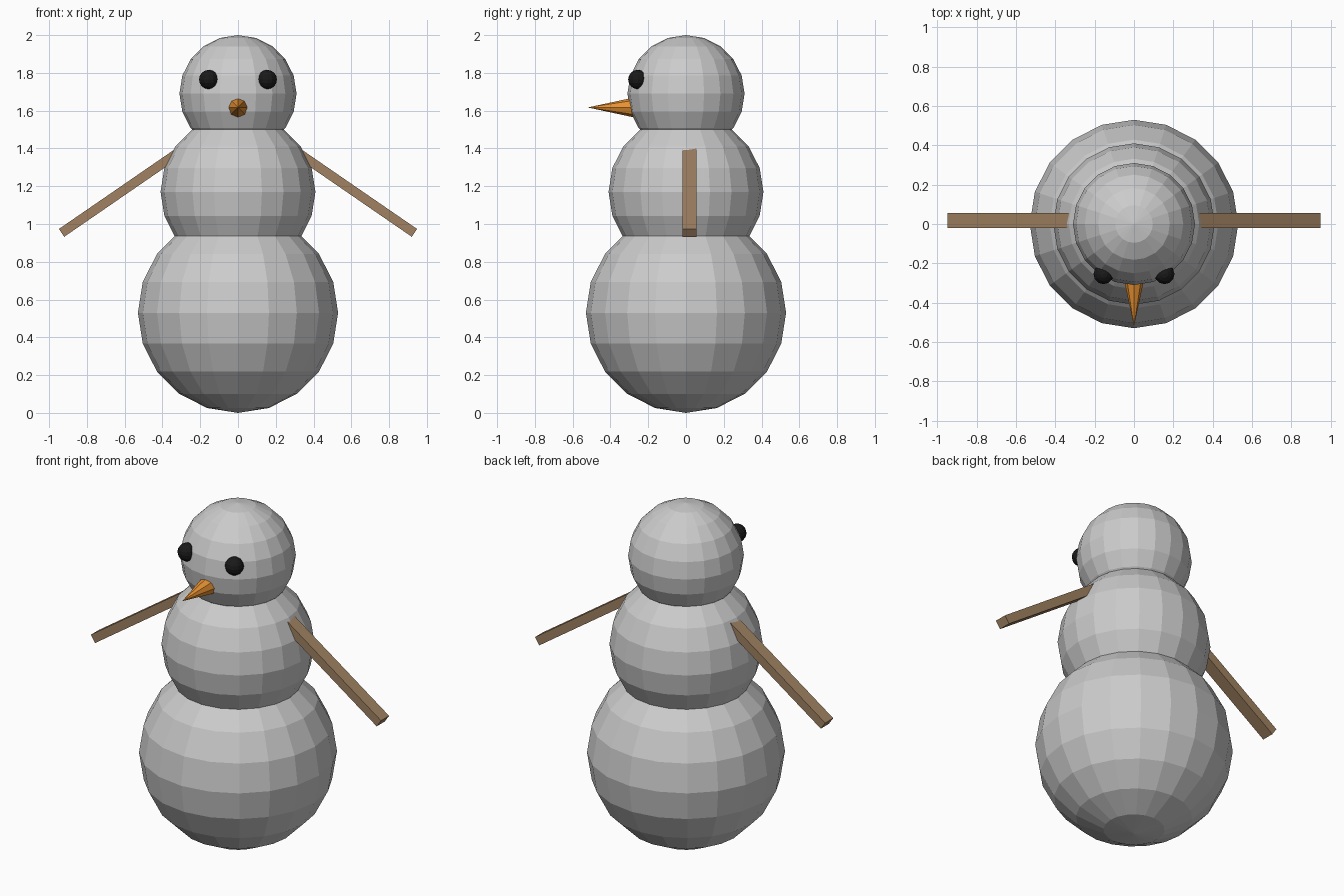
import bpy, math
from mathutils import Vector

if "Cube" in bpy.data.objects:
    bpy.data.objects.remove(bpy.data.objects["Cube"])


def paint(obj, name, color):
    mat = bpy.data.materials.get(name) or bpy.data.materials.new(name)
    mat.diffuse_color = color
    mat.use_nodes = True
    mat.node_tree.nodes["Principled BSDF"].inputs["Base Color"].default_value = mat.diffuse_color
    obj.data.materials.append(mat)


def ball(name, radius, loc, segments=20, rings=10):
    bpy.ops.mesh.primitive_uv_sphere_add(
        segments=segments, ring_count=rings, radius=radius, location=loc)
    obj = bpy.context.object
    obj.name = name
    return obj


# Snow balls
ball("lower_body", 0.53, (0, 0, 0.53))
ball("upper_body", 0.41, (0, 0, 1.17))
ball("head", 0.31, (0, 0, 1.69))

# Carrot nose, pointing to the front
bpy.ops.mesh.primitive_cone_add(
    vertices=8, radius1=0.056, radius2=0, depth=0.26,
    location=(0, -0.39, 1.617), rotation=(math.pi / 2, 0, 0))
nose = bpy.context.object
nose.name = "nose"
paint(nose, "orange", (0.8, 0.28, 0.03, 1))

for side, label in ((1, "right"), (-1, "left")):
    # Coal eyes
    eye = ball(label + "_eye", 0.051, (side * 0.155, -0.255, 1.765), 12, 8)
    paint(eye, "black", (0.01, 0.01, 0.01, 1))

    # Stick arms, sloping down from the shoulders
    inner = Vector((side * 0.29, 0.018, 1.396))
    outer = Vector((side * 0.934, 0.018, 0.953))
    span = outer - inner
    bpy.ops.mesh.primitive_cube_add(
        size=1, location=(inner + outer) / 2,
        rotation=(0, math.atan2(-span.z, span.x), 0))
    arm = bpy.context.object
    arm.name = label + "_arm"
    arm.scale = (span.length, 0.075, 0.05)
    paint(arm, "brown", (0.35, 0.22, 0.12, 1))
